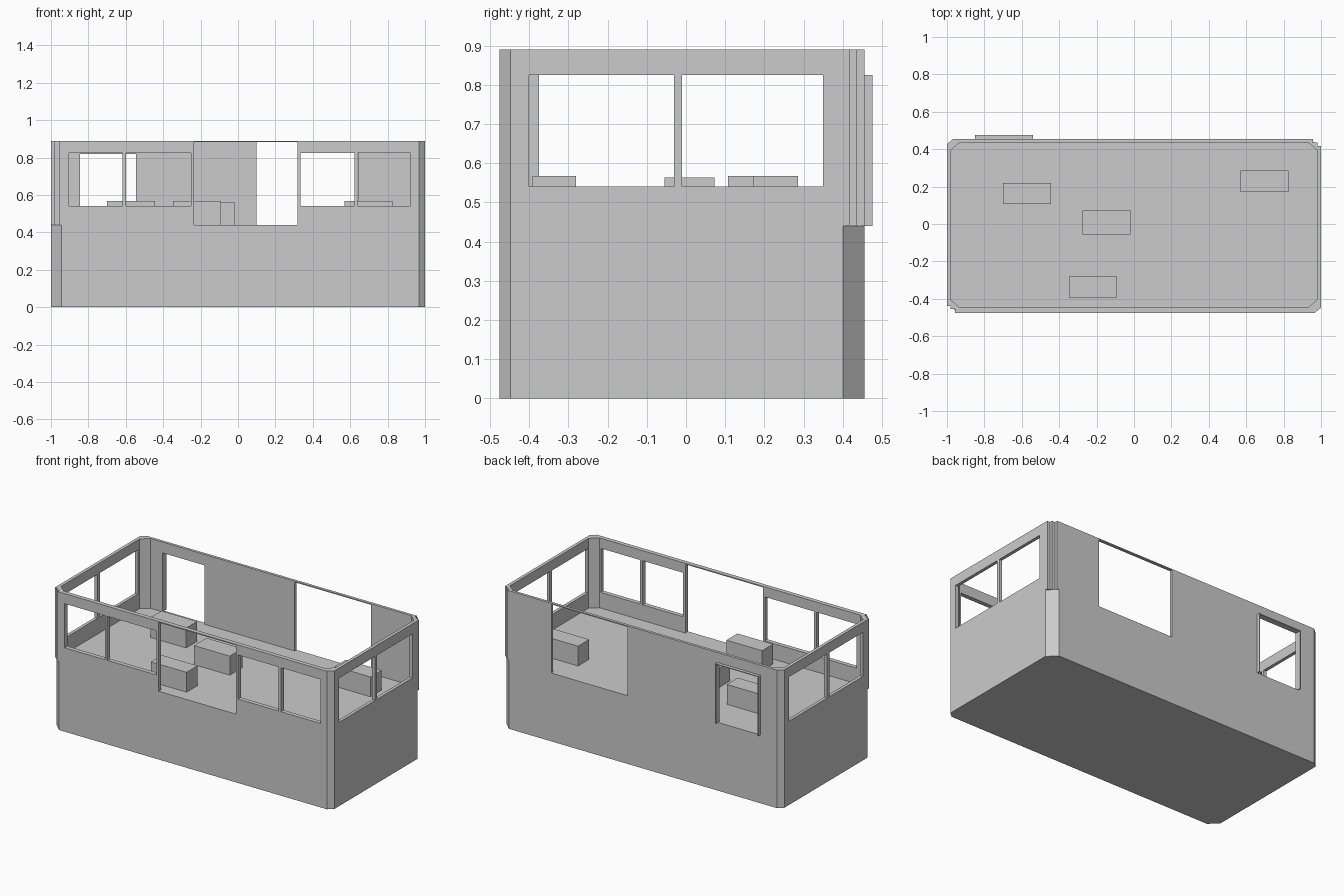
import bpy
import bmesh

cube = bpy.data.objects.get("Cube")
if cube:
    bpy.data.objects.remove(cube, do_unlink=True)

# One plain grey for the whole building
grey = bpy.data.materials.new("plain_grey")
grey.use_nodes = True
grey.diffuse_color = (0.6, 0.6, 0.6, 1)
grey.node_tree.nodes["Principled BSDF"].inputs["Base Color"].default_value = grey.diffuse_color

FLOOR, TOP = 0.44, 0.89
FRONT, BACK = -0.475, 0.455


def prism(name, outline, z0, z1):
    """Extrude a counter-clockwise floor outline between two heights."""
    bm = bmesh.new()
    face = bm.faces.new([bm.verts.new((x, y, z0)) for x, y in outline])
    top = bmesh.ops.extrude_face_region(bm, geom=[face])["geom"]
    verts = [v for v in top if isinstance(v, bmesh.types.BMVert)]
    bmesh.ops.translate(bm, verts=verts, vec=(0, 0, z1 - z0))
    bmesh.ops.recalc_face_normals(bm, faces=bm.faces)
    mesh = bpy.data.meshes.new(name)
    bm.to_mesh(mesh)
    bm.free()
    mesh.materials.append(grey)
    obj = bpy.data.objects.new(name, mesh)
    bpy.context.collection.objects.link(obj)
    return obj


def box(name, x0, x1, y0, y1, z0, z1):
    return prism(name, [(x0, y0), (x1, y0), (x1, y1), (x0, y1)], z0, z1)


def cut(target, cutter):
    """Subtract a cutter, then discard it."""
    cutter.hide_render = True
    mod = target.modifiers.new("opening", 'BOOLEAN')
    mod.operation, mod.solver, mod.object = 'DIFFERENCE', 'EXACT', cutter
    bpy.context.view_layer.objects.active = target
    bpy.ops.object.modifier_apply(modifier=mod.name)
    bpy.data.objects.remove(cutter, do_unlink=True)


# Solid lower storey with two wide and two narrow corner chamfers
prism("lower_storey", [
    (-0.945, FRONT), (0.967, FRONT), (1, -0.447), (1, 0.4),
    (0.945, BACK), (-0.967, BACK), (-1, 0.427), (-1, -0.42)], 0, FLOOR)

# Upper walls: two corners are stepped and overhang the storey below
walls = prism("upper_walls", [
    (-0.957, FRONT), (0.967, FRONT), (1, -0.447),
    (1, 0.418), (0.98, 0.418), (0.98, 0.435), (0.957, 0.435), (0.957, BACK),
    (-0.967, BACK), (-1, 0.427),
    (-1, -0.438), (-0.98, -0.438), (-0.98, -0.455), (-0.957, -0.455)], FLOOR, TOP)
cut(walls, prism("room_cutter", [
    (-0.93, -0.447), (0.93, -0.447), (0.979, -0.405), (0.979, 0.395),
    (0.93, 0.437), (-0.93, 0.437), (-0.979, 0.395), (-0.979, -0.405)], 0.3, 1))

# Front and back openings: x range, wall position, z range
SILL, HEAD, LOW, LINTEL = 0.541, 0.825, 0.4, 0.883
for x0, x1, y, z0, z1 in [
        (-0.904, -0.617, FRONT, SILL, HEAD), (-0.6, -0.25, FRONT, SILL, HEAD),
        (0.333, 0.622, FRONT, SILL, HEAD), (0.64, 0.921, FRONT, SILL, HEAD),
        (-0.235, 0.318, FRONT, LOW, LINTEL), (0.098, 0.642, BACK, LOW, LINTEL),
        (-0.85, -0.54, BACK, LOW, HEAD)]:
    cut(walls, box("opening_cutter", x0, x1, y - 0.1, y + 0.1, z0, z1))

# End windows, a pair on each side
for x, y0, y1 in [(1, -0.4, -0.031), (1, -0.01, 0.35),
                  (-1, -0.375, -0.031), (-1, -0.01, 0.378)]:
    cut(walls, box("window_cutter", x - 0.1, x + 0.1, y0, y1, SILL, HEAD))

# Thin projecting frame around the back door
for name, x0, x1, z0 in [("door_jamb_right", -0.85, -0.844, FLOOR),
                         ("door_jamb_left", -0.546, -0.54, FLOOR),
                         ("door_head", -0.844, -0.546, 0.82)]:
    box(name, x0, x1, 0.437, 0.475, z0, HEAD)

# Furniture blocks standing on the floor
for i, (x, y0, y1, h) in enumerate([
        (-0.7, 0.107, 0.22, 0.568), (-0.275, -0.055, 0.073, 0.563),
        (-0.347, -0.392, -0.28, 0.568), (0.57, 0.172, 0.285, 0.568)]):
    box(f"furniture_block_{i + 1}", x, x + 0.255, y0, y1, FLOOR, h)
